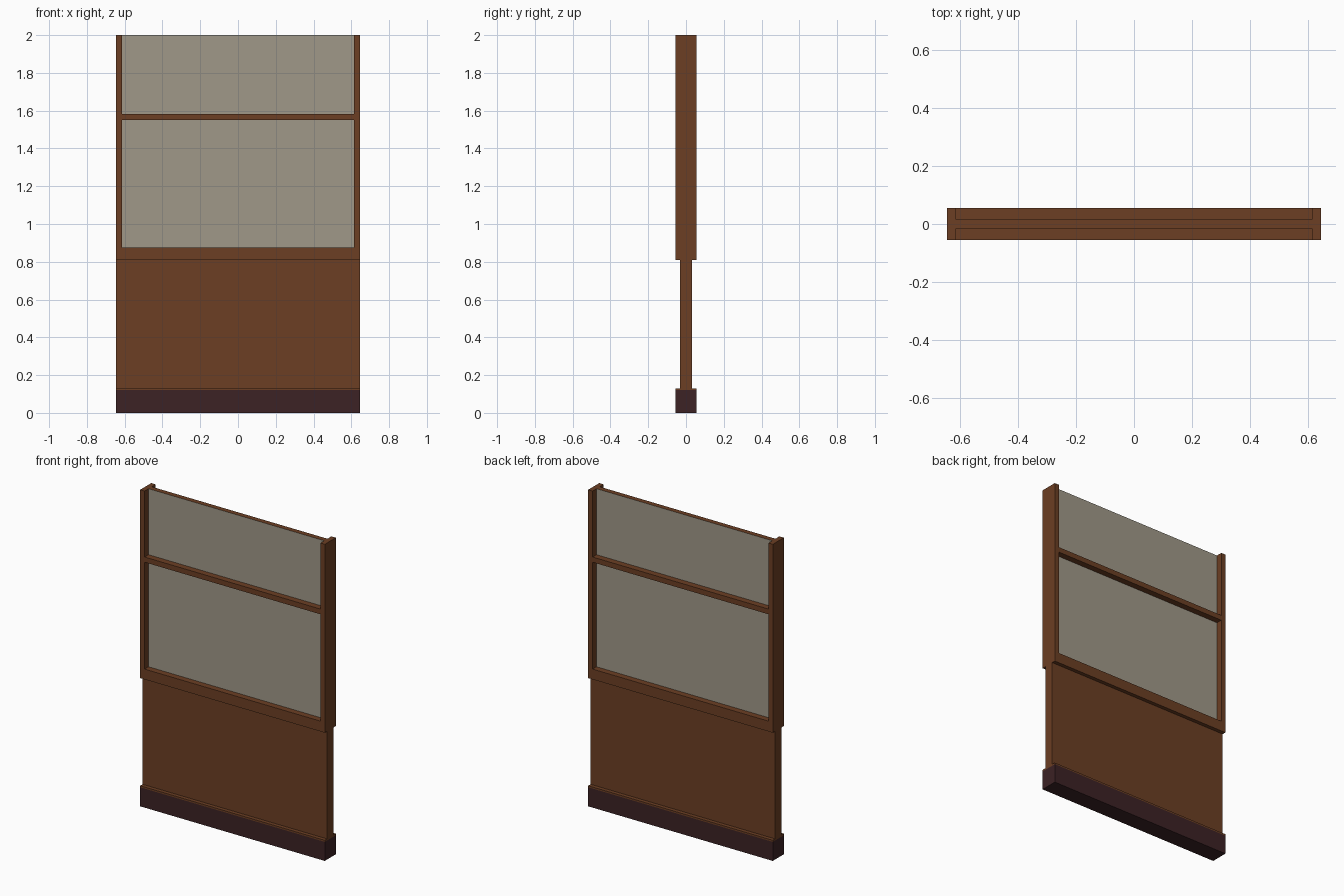
import bpy, bmesh

if "Cube" in bpy.data.objects:
    bpy.data.objects.remove(bpy.data.objects["Cube"])


def material(name, rgb):
    m = bpy.data.materials.new(name)
    m.diffuse_color = (*rgb, 1.0)
    m.use_nodes = True
    m.node_tree.nodes["Principled BSDF"].inputs["Base Color"].default_value = m.diffuse_color
    return m


WOOD = material("brown_wood", (0.150, 0.049, 0.017))
GLASS = material("frosted_glass", (0.352, 0.318, 0.250))
DARK = material("dark_skirting", (0.045, 0.016, 0.018))


def box(name, x0, x1, depth, z0, z1, *mats):
    """Box centred on y = 0; depth is the half thickness."""
    bm = bmesh.new()
    bmesh.ops.create_cube(bm, size=1)
    for v in bm.verts:
        v.co.x = x1 if v.co.x > 0 else x0
        v.co.y = depth if v.co.y > 0 else -depth
        v.co.z = z1 if v.co.z > 0 else z0
    bm.normal_update()
    # a second material goes on the upward face
    if len(mats) > 1:
        for f in bm.faces:
            f.material_index = 1 if f.normal.z > 0.5 else 0
    me = bpy.data.meshes.new(name)
    bm.to_mesh(me)
    bm.free()
    for m in mats:
        me.materials.append(m)
    ob = bpy.data.objects.new(name, me)
    bpy.context.collection.objects.link(ob)
    return ob


W = 0.645      # half width
IN = 0.614     # inner edge of the stiles
D = 0.055      # half depth of the frame

# skirting with thin wooden cap
box("skirting", -W, W, D, 0.0, 0.12, DARK)
box("skirting_cap", -W, W, D, 0.12, 0.13, WOOD)

# solid lower panel
box("lower_panel", -W, W, 0.031, 0.13, 0.81, WOOD)

# frame of the upper part
box("bottom_rail", -W, W, D, 0.81, 0.875, WOOD)
for side, s in (("left", -1), ("right", 1)):
    xs = sorted((s * IN, s * W))
    box(side + "_stile", xs[0], xs[1], D, 0.875, 2.0, WOOD)
box("middle_rail", -IN, IN, D, 1.55, 1.583, WOOD)

# panes, the upper one with a wooden top edge
box("lower_pane", -IN, IN, 0.016, 0.875, 1.55, GLASS)
box("upper_pane", -IN, IN, 0.016, 1.583, 2.0, GLASS, WOOD)
